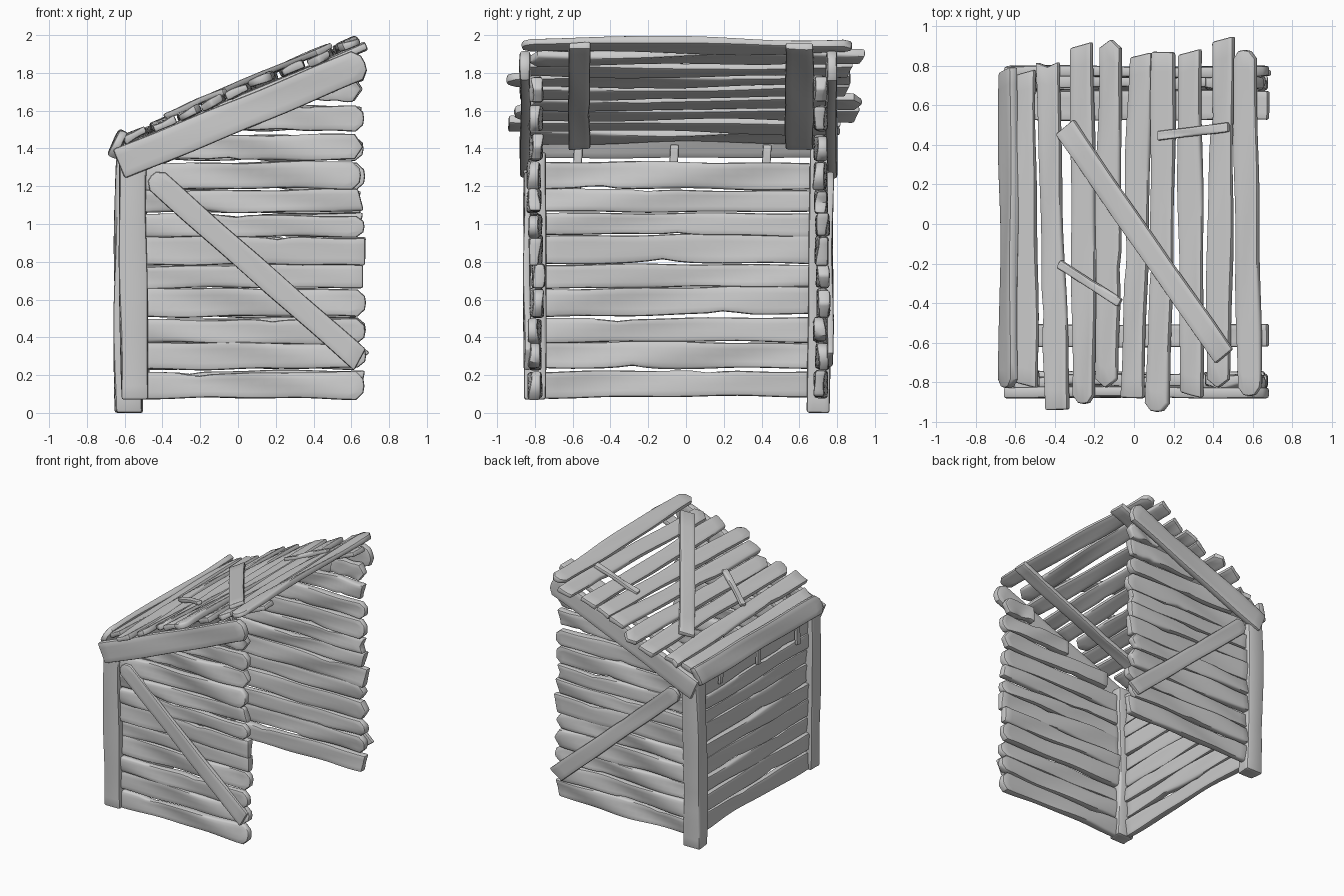
import bpy, bmesh, math, random
from mathutils import Vector

if "Cube" in bpy.data.objects:
    bpy.data.objects.remove(bpy.data.objects["Cube"])

random.seed(7)
ENDS = {
    "flat": lambda u: 0.0,
    "round": lambda u: 0.045 * abs(u) ** 3,
    "notch": lambda u: 0.025 * (1 - abs(u)),
    "skew": lambda u: 0.015 * (1 + u),
    "point": lambda u: 0.045 * abs(u),
}


def end_style():
    return random.choices(list(ENDS), weights=(2, 5, 1, 3, 1))[0]


def board(name, p0, p1, normal, width, thick, ends=None, wob=1.0, bow=0.0, n=18):
    """Weathered plank from p0 to p1 with wavy edges, shaped ends and worn corners."""
    p0, p1, nor = Vector(p0), Vector(p1), Vector(normal).normalized()
    length = (p1 - p0).length
    along = (p1 - p0).normalized()
    nor = (nor - along * nor.dot(along)).normalized()
    across = nor.cross(along)
    e0, e1 = ends or (end_style(), end_style())
    ph = [random.uniform(0, 6.28) for _ in range(6)]
    chip_t, chip_side = random.uniform(0.2, 0.8), random.choice((-1, 1, 0))
    us = (-1, -0.5, 0, 0.5, 1)
    bm = bmesh.new()
    grid = {}
    for i in range(n + 1):
        t = i / n
        for j, u in enumerate(us):
            a, b = ENDS[e0](u), length - ENDS[e1](u)
            k = 0 if u < 0 else 2
            edge = 0.06 * math.sin(5 * t + ph[k]) + 0.045 * math.sin(14 * t + ph[k + 1])
            if chip_side * u > 0:
                edge -= 0.2 * math.exp(-((t - chip_t) / 0.05) ** 2)
            half = width / 2 * (1 + wob * edge)
            lift = wob * 0.008 * math.sin(7 * t + ph[4] + u) + bow * math.sin(math.pi * t)
            for s in (-1, 1):
                h = s * thick / 2 * (1 + 0.15 * wob * math.sin(9 * t + ph[5] + 2 * u))
                grid[i, j, s] = bm.verts.new(
                    p0 + along * (a + (b - a) * t) + across * (u * half) + nor * (lift + h))
    for i in range(n):
        for j in range(4):
            for s in (-1, 1):
                bm.faces.new([grid[i, j, s], grid[i + 1, j, s],
                              grid[i + 1, j + 1, s], grid[i, j + 1, s]])
        for j in (0, 4):
            bm.faces.new([grid[i, j, -1], grid[i + 1, j, -1], grid[i + 1, j, 1], grid[i, j, 1]])
    for i in (0, n):
        for j in range(4):
            bm.faces.new([grid[i, j, -1], grid[i, j + 1, -1], grid[i, j + 1, 1], grid[i, j, 1]])
    bmesh.ops.recalc_face_normals(bm, faces=bm.faces)
    sharp = [e for e in bm.edges if e.calc_face_angle(0) > math.radians(55)]
    bmesh.ops.bevel(bm, geom=sharp, offset=min(0.014, thick * 0.28), segments=2,
                    profile=0.5, affect='EDGES', clamp_overlap=True)
    me = bpy.data.meshes.new(name)
    bm.to_mesh(me)
    bm.free()
    ob = bpy.data.objects.new(name, me)
    bpy.context.collection.objects.link(ob)
    bpy.ops.object.select_all(action='DESELECT')
    bpy.context.view_layer.objects.active = ob
    ob.select_set(True)
    bpy.ops.object.shade_smooth_by_angle(angle=math.radians(40))
    return ob


def roof_z(x):
    return 1.70 + 0.425 * x


UP = (-0.425, 0, 1)          # roof normal
FF = ("flat", "flat")
r = random.uniform

# Plank rows shared by the walls: (bottom, top)
rows = [(0.08, 0.22), (0.23, 0.37), (0.37, 0.50), (0.51, 0.66), (0.66, 0.785),
        (0.785, 0.94), (0.935, 1.055), (1.06, 1.18), (1.18, 1.325)]
gable = [(1.335, 1.47, -0.38), (1.50, 1.63, 0.0), (1.65, 1.78, 0.36)]

# Two side walls with gable planks, brace and sloped rafter
for side, y, s in (("front", -0.795, -1), ("rear", 0.715, 1)):
    for i, (z0, z1, x0) in enumerate([(a, b, -0.52) for a, b in rows] + gable):
        z = (z0 + z1) / 2
        yy = y + r(-0.012, 0.012)
        board(f"{side}_wall_plank_{i + 1}", (x0, yy, z + r(-0.006, 0.006)),
              (r(0.65, 0.68), yy, z + r(-0.008, 0.008)), (0, s, 0), z1 - z0 - 0.002, 0.058,
              ("flat", end_style()))
    board(f"{side}_brace", (-0.46, y + s * 0.046, 1.255), (0.655, y + s * 0.046, 0.27),
          (0, s, 0), 0.125, 0.035, ("round", "skew"), 0.5)
    board(f"{side}_rafter", (-0.63, y + s * 0.055, 1.315), (0.672, y + s * 0.055, 1.855),
          (0, s, 0), 0.168, 0.055, ("flat", "round"), 0.5)

# Back wall planks between the posts
for i, (z0, z1) in enumerate(rows):
    z = (z0 + z1) / 2 + 0.005
    x = -0.565 + r(-0.01, 0.01)
    board(f"back_wall_plank_{i + 1}", (x, -0.76, z + r(-0.006, 0.006)),
          (x, 0.67, z + r(-0.006, 0.006)), (-1, 0, 0), z1 - z0 - 0.002, 0.05, FF)

# Short battens hanging under the eave
for i, y in enumerate((-0.58, -0.07, 0.42)):
    board(f"eave_batten_{i + 1}", (-0.61, y, 1.17 + 0.03 * i), (-0.61, y + 0.01, 1.42),
          (-1, 0, 0), 0.045, 0.025, FF, 0.5, n=5)

# Corner posts, the rear one bowed outwards
board("front_post", (-0.545, -0.80, 0.07), (-0.555, -0.80, 1.38), (-1, 0, 0),
      0.12, 0.145, FF, 0.35, 0.005)
board("rear_post", (-0.575, 0.70, 0.0), (-0.565, 0.72, 1.40), (-1, 0, 0),
      0.125, 0.145, FF, 0.35, 0.014)

# Flat bearers under the roof planks
for i, (y, w) in enumerate(((-0.565, 0.115), (0.60, 0.15))):
    board(f"roof_bearer_{i + 1}", (-0.58, y, roof_z(-0.58) - 0.045),
          (0.68, y, roof_z(0.68) - 0.045), UP, w, 0.04, FF, 0.5)

# Roof planks running front to back: (x at front, x at back, front y, back y)
planks = [(-0.545, -0.555, -0.83, 0.78), (-0.39, -0.435, -0.94, 0.82),
          (-0.25, -0.265, -0.91, 0.92), (-0.14, -0.115, -0.83, 0.935),
          (-0.01, 0.04, -0.88, 0.87), (0.12, 0.155, -0.95, 0.87),
          (0.29, 0.285, -0.88, 0.885), (0.425, 0.45, -0.83, 0.95),
          (0.585, 0.56, -0.87, 0.88)]
for i, (xa, xb, ya, yb) in enumerate(planks):
    d = r(-0.004, 0.008)
    board(f"roof_plank_{i + 1}", (xa, ya, roof_z(xa) + d), (xb, yb, roof_z(xb) + d),
          UP, 0.125, 0.042)

# Tilted board along the low eave
board("eave_board", (-0.635, -0.83, 1.42), (-0.635, 0.795, 1.425), (-0.92, 0, 0.4),
      0.15, 0.05, ("round", "skew"), 0.6)

# Repair boards nailed across the roof: (start xy, end xy, width)
for i, (a, b, w) in enumerate((((-0.35, 0.49), (0.455, -0.67), 0.12),
                               ((-0.38, -0.20), (-0.07, -0.40), 0.045),
                               ((0.12, 0.445), (0.48, 0.49), 0.048))):
    board(f"roof_patch_{i + 1}", (*a, roof_z(a[0]) + 0.036), (*b, roof_z(b[0]) + 0.036),
          UP, w, 0.032, FF, 0.5, n=8)
